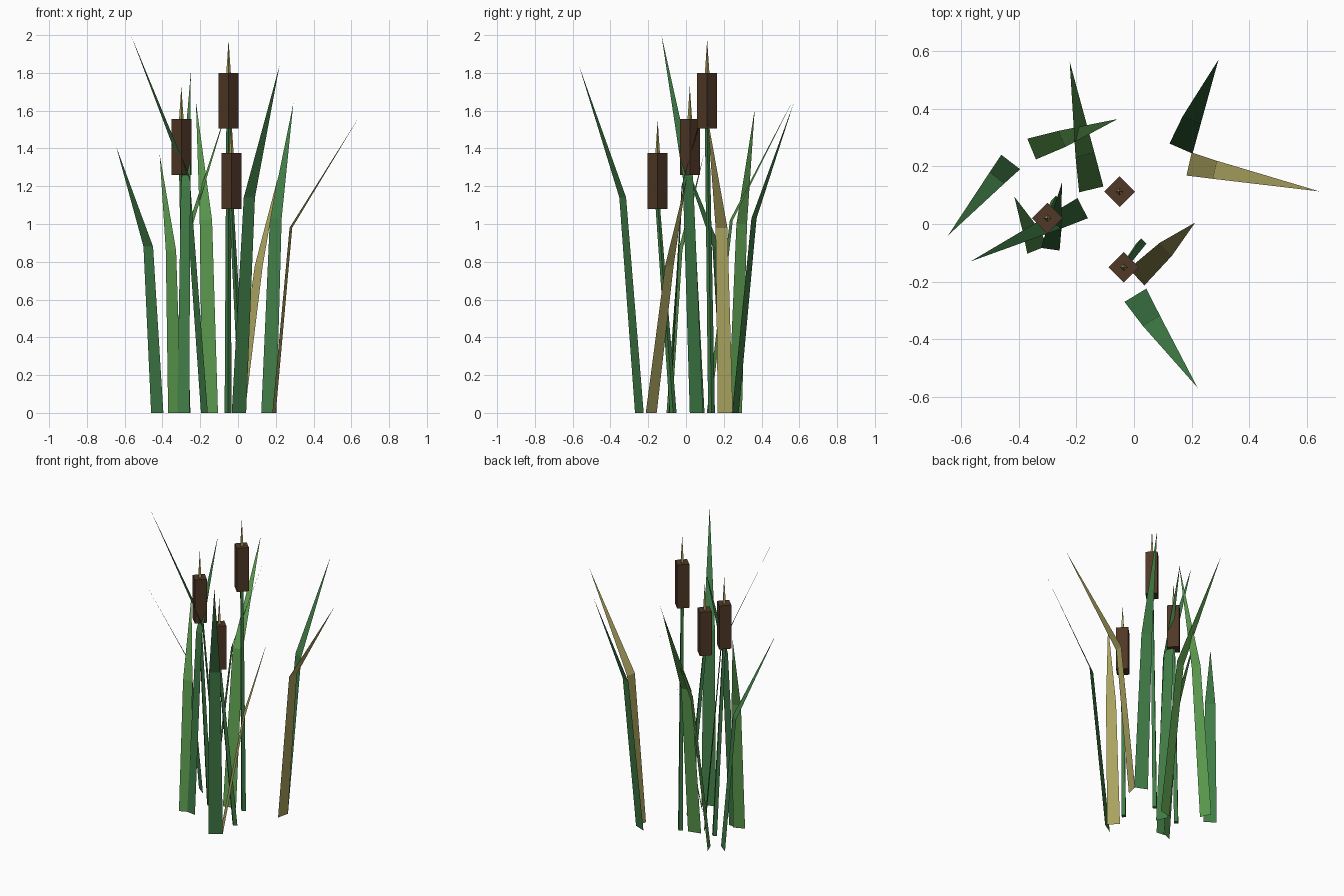
import bpy
import math
from mathutils import Vector

if "Cube" in bpy.data.objects:
    bpy.data.objects.remove(bpy.data.objects["Cube"])


def material(name, rgb):
    m = bpy.data.materials.new(name)
    lin = [(c / 255 / 12.92 if c < 11 else ((c / 255 + 0.055) / 1.055) ** 2.4) for c in rgb]
    m.diffuse_color = (*lin, 1)
    m.use_nodes = True
    m.node_tree.nodes["Principled BSDF"].inputs["Base Color"].default_value = m.diffuse_color
    return m


DARK = material("dark_green", (64, 124, 70))
LIGHT = material("light_green", (92, 155, 78))
TAN = material("dry_tan", (172, 164, 96))
BROWN = material("seed_brown", (80, 56, 39))


def make(name, verts, faces, mat):
    me = bpy.data.meshes.new(name)
    me.from_pydata(verts, [], faces)
    me.materials.append(mat)
    ob = bpy.data.objects.new(name, me)
    bpy.context.collection.objects.link(ob)
    return ob


def blade(name, left, right, mid, tip, mat):
    """Flat leaf: wide base edge, narrower bend, pointed tip."""
    a, b = Vector((*left, 0)), Vector((*right, 0))
    half = (b - a) * 0.39
    m = Vector(mid)
    make(name, [a, b, m + half, m - half, Vector(tip)],
         [(0, 1, 2, 3), (3, 2, 4)], mat)


def prism(name, p0, r0, p1, r1, mat):
    """Four-sided diamond tube between two points, a cone if r1 is 0."""
    def ring(p, r):
        return [(p[0] + r * math.cos(i * math.pi / 2),
                 p[1] + r * math.sin(i * math.pi / 2), p[2]) for i in range(4)]
    verts = ring(p0, r0)
    faces = [(3, 2, 1, 0)]
    if r1:
        verts += ring(p1, r1)
        faces += [(i, (i + 1) % 4, (i + 1) % 4 + 4, i + 4) for i in range(4)]
        faces.append((4, 5, 6, 7))
    else:
        verts.append(p1)
        faces += [(i, (i + 1) % 4, 4) for i in range(4)]
    make(name, verts, faces, mat)


# Leaves: base corners, bend centre, tip, colour
leaves = [
    ((-.46, .24), (-.395, .19), (-.475, .16, .88), (-.645, -.04, 1.41), DARK),
    ((-.37, .296), (-.34, .224), (-.25, .295, 1.0), (-.057, .364, 1.61), LIGHT),
    ((-.19, .11), (-.106, .13), (-.17, .24, 1.02), (-.223, .563, 1.65), LIGHT),
    ((.123, .279), (.203, .244), (.2, .36, 1.03), (.293, .57, 1.64), DARK),
    ((.182, .168), (.2, .248), (.28, .188, .98), (.643, .113, 1.57), TAN),
    ((-.033, -.27), (.043, -.224), (.06, -.335, 1.14), (.22, -.567, 1.84), DARK),
    ((-.018, -.155), (.036, -.213), (.11, -.088, .78), (.212, .005, 1.25), TAN),
    ((-.196, .09), (-.16, .02), (-.27, .01, 1.25), (-.567, -.13, 2.0), DARK),
    ((-.37, -.103), (-.3, -.075), (-.355, -.03, .86), (-.415, .095, 1.37), LIGHT),
    ((-.322, -.083), (-.258, -.092), (-.277, -.02, 1.2), (-.25, .143, 1.8), DARK),
]
for i, (a, b, m, t, mat) in enumerate(leaves):
    blade(f"leaf_{i + 1}", a, b, m, t, mat)

# Seed heads on stems: stem base, head position, head bottom height
for i, (base, top, z) in enumerate([
        ((-.053, .135), (-.05, .112), 1.505),
        ((.025, -.068), (-.035, -.15), 1.08),
        ((-.27, .08), (-.3, .02), 1.26)]):
    prism(f"stem_{i + 1}", (*base, 0), .018, (*top, z + .02), .012, DARK)
    prism(f"seed_head_{i + 1}", (*top, z), .053, (*top, z + .295), .053, BROWN)
    prism(f"spike_{i + 1}", (*top, z + .295), .012, (*top, z + .47), 0, TAN)
